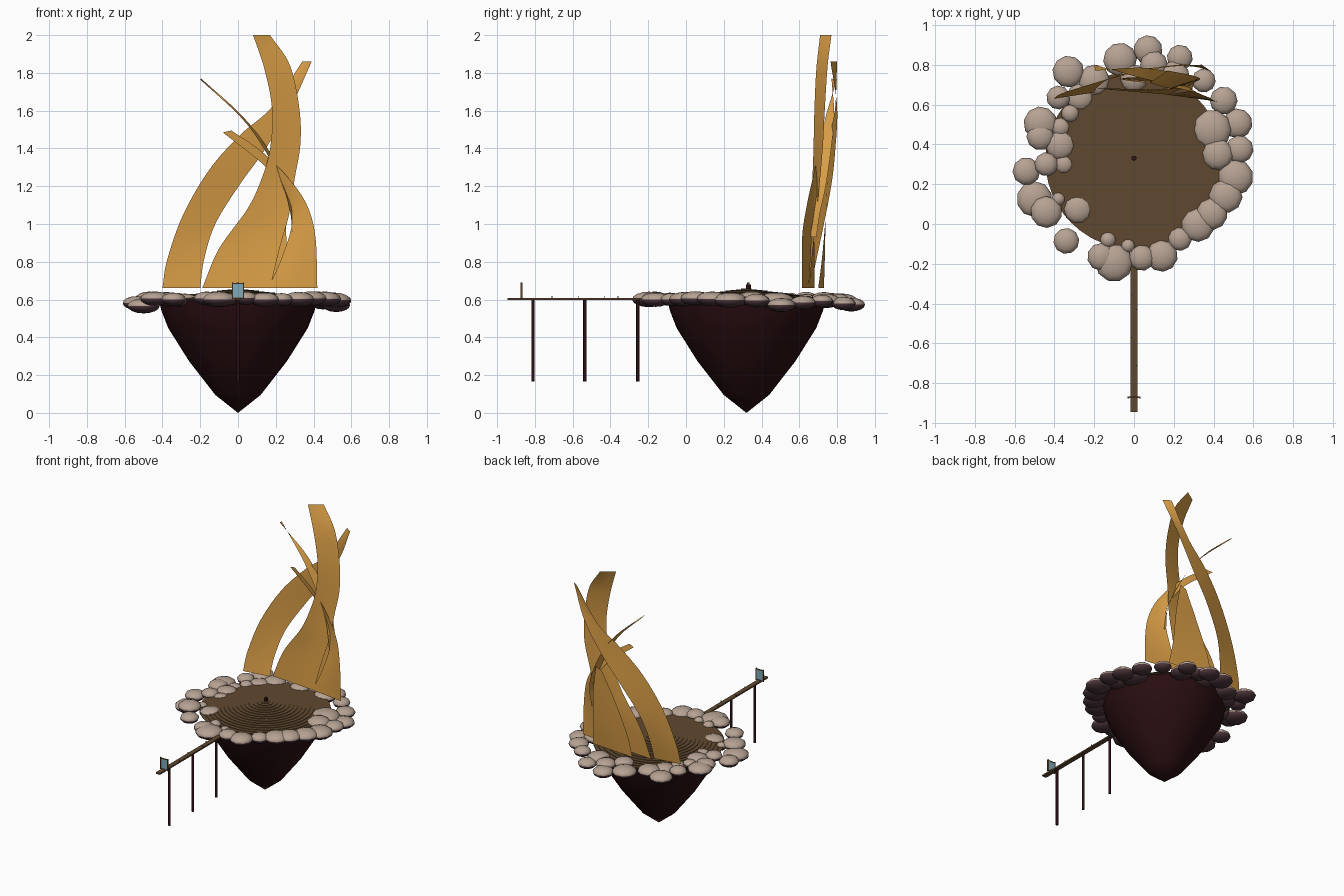
import bpy, bmesh, math, random
from mathutils import Vector

if "Cube" in bpy.data.objects:
    bpy.data.objects.remove(bpy.data.objects["Cube"])

random.seed(4)
CY = 0.32  # island centre in y


def material(name, rgb):
    m = bpy.data.materials.new(name)
    lin = [(c / 255 / 12.92) if c < 10 else ((c / 255 + 0.055) / 1.055) ** 2.4 for c in rgb]
    m.diffuse_color = (*lin, 1)
    m.use_nodes = True
    m.node_tree.nodes["Principled BSDF"].inputs["Base Color"].default_value = m.diffuse_color
    return m


GOLD = material("gold", (216, 157, 70))
EARTH = material("dark_earth", (42, 14, 17))
WOOD = material("brown_wood", (96, 73, 48))
STONE = material("pale_stone", (182, 162, 147))
UNDER = material("purple_stone", (78, 54, 60))
GLASS = material("blue_glass", (128, 168, 184))


def finish(name, bm, *mats, smooth=None):
    me = bpy.data.meshes.new(name)
    bm.to_mesh(me)
    bm.free()
    ob = bpy.data.objects.new(name, me)
    bpy.context.collection.objects.link(ob)
    for m in mats:
        me.materials.append(m)
    if smooth:
        bpy.ops.object.select_all(action='DESELECT')
        ob.select_set(True)
        bpy.context.view_layer.objects.active = ob
        bpy.ops.object.shade_smooth_by_angle(angle=math.radians(smooth))
    return ob


def lathe(name, profile, mat, sides, smooth=None):
    """Spin (radius, z) points around the island axis."""
    bm = bmesh.new()
    vs = [bm.verts.new((r, CY, z)) for r, z in profile]
    es = [bm.edges.new(p) for p in zip(vs, vs[1:])]
    bmesh.ops.spin(bm, geom=vs + es, cent=(0, CY, 0), axis=(0, 0, 1),
                   angle=math.tau, steps=sides, use_duplicate=False)
    bmesh.ops.remove_doubles(bm, verts=bm.verts, dist=1e-4)
    bmesh.ops.recalc_face_normals(bm, faces=bm.faces)
    return finish(name, bm, mat, smooth=smooth)


def box(name, center, size, mat):
    bm = bmesh.new()
    bmesh.ops.create_cube(bm, size=1)
    for v in bm.verts:
        v.co = Vector(center) + Vector(a * b for a, b in zip(v.co, size))
    return finish(name, bm, mat)


def cylinder(name, x, y, z0, z1, r, mat, sides=10):
    bm = bmesh.new()
    bmesh.ops.create_cone(bm, cap_ends=True, segments=sides, radius1=r, radius2=r, depth=z1 - z0)
    bmesh.ops.translate(bm, verts=bm.verts, vec=(x, y, (z0 + z1) / 2))
    return finish(name, bm, mat, smooth=40)


def smooth_path(pts, steps=8):
    """Catmull-Rom curve through the points."""
    p = [Vector(q) for q in pts]
    p = [2 * p[0] - p[1]] + p + [2 * p[-1] - p[-2]]
    out = []
    for i in range(1, len(p) - 2):
        a, b, c, d = p[i - 1:i + 3]
        for k in range(steps):
            t = k / steps
            out.append(0.5 * (2 * b + (c - a) * t + (2 * a - 5 * b + 4 * c - d) * t * t
                              + (3 * b - a - 3 * c + d) * t ** 3))
    return out + [p[-2]]


def blade(name, left, right):
    """Curved sheet between two edge curves."""
    bm = bmesh.new()
    rows = [[bm.verts.new(a.lerp(b, k / 3)) for k in range(4)]
            for a, b in zip(smooth_path(left), smooth_path(right))]
    for r0, r1 in zip(rows, rows[1:]):
        for k in range(3):
            bm.faces.new((r0[k], r0[k + 1], r1[k + 1], r1[k]))
    return finish(name, bm, GOLD, smooth=60)


# Hanging island body
lathe("island_body", [(0, 0), (0.12, 0.095), (0.26, 0.275), (0.37, 0.45), (0.405, 0.54),
                      (0.42, 0.60), (0, 0.60)], EARTH, 28, smooth=40)

# Stepped round floor with a small post in the middle
steps = []
RINGS = 16
for i in range(RINGS):
    r, z = 0.445 * (1 - i / RINGS), 0.60 + 0.058 * i / RINGS
    steps += [(r, z), (r, z + 0.058 / RINGS)]
lathe("ring_floor", steps + [(0, steps[-1][1])], WOOD, 48)
cylinder("centre_post", 0, 0.33, 0.65, 0.68, 0.013, EARTH)
cylinder("centre_post_tip", 0, 0.33, 0.68, 0.69, 0.006, WOOD)

# Flattened boulders round the rim: x, y, radius
ROCKS = [(.07, .875, .073), (.23, .835, .065), (-.07, .825, .085), (-.33, .765, .08),
         (.35, .72, .06), (.45, .62, .07), (.52, .505, .075), (.39, .475, .1),
         (.53, .375, .07), (.42, .35, .08), (.51, .235, .09), (.46, .14, .085),
         (.39, .05, .08), (.32, -.005, .085), (.23, -.075, .06), (.14, -.16, .08),
         (.04, -.17, .065), (-.1, -.195, .095), (-.165, -.165, .07), (-.13, -.08, .04),
         (-.03, -.11, .035), (-.34, -.085, .065), (-.28, .075, .075), (-.44, .06, .08),
         (-.5, .125, .09), (-.38, .125, .035), (-.54, .265, .07), (-.44, .3, .06),
         (-.35, .3, .05), (-.37, .395, .075), (-.47, .505, .085), (-.37, .485, .05),
         (-.38, .635, .06), (-.27, .635, .07), (-.32, .555, .045), (.1, .8, .07),
         (-.2, .72, .08), (.2, .74, .08), (-.47, .44, .07), (.0, .73, .07)]
for i, (x, y, r) in enumerate(ROCKS):
    outer = math.hypot(x, y - CY) > 0.53
    z = random.uniform(0.565, 0.6) if outer else random.uniform(0.592, 0.608)
    bm = bmesh.new()
    bmesh.ops.create_uvsphere(bm, u_segments=10, v_segments=8, radius=1)
    turn = random.uniform(0, 1)
    h = 0.022 + 0.2 * r
    for v in bm.verts:
        a, b, c = v.co
        v.co = (x + r * (a * math.cos(turn) - b * math.sin(turn)),
                y + r * (a * math.sin(turn) + b * math.cos(turn)), z + h * c)
    # Pale above, purple below
    for f in bm.faces:
        f.material_index = 0 if f.calc_center_median().z > z else 1
    finish(f"rim_rock_{i + 1}", bm, STONE, UNDER, smooth=50)

# Tall curved blades at the back
blade("left_blade",
      [(-.40, .63, .66), (-.375, .65, .81), (-.29, .68, 1.05), (-.15, .72, 1.29),
       (.01, .76, 1.47), (.18, .79, 1.62), (.34, .80, 1.86)],
      [(-.20, .66, .66), (-.18, .69, .81), (-.12, .73, 1.0), (.01, .77, 1.21),
       (.14, .79, 1.39), (.28, .80, 1.62), (.39, .765, 1.86)])
blade("tall_blade",
      [(-.19, .68, .66), (-.10, .68, .87), (.05, .67, 1.08), (.125, .67, 1.24),
       (.17, .675, 1.40), (.18, .68, 1.61), (.14, .69, 1.82), (.08, .71, 2.0)],
      [(.17, .65, .66), (.22, .67, .87), (.27, .69, 1.05), (.30, .71, 1.24),
       (.33, .725, 1.42), (.325, .735, 1.61), (.275, .75, 1.84), (.17, .77, 2.0)])
blade("right_blade",
      [(.16, .65, .66), (.235, .66, .83), (.285, .67, 1.0), (.265, .69, 1.14),
       (.15, .71, 1.30), (-.08, .73, 1.485)],
      [(.42, .615, .66), (.41, .615, .93), (.365, .64, 1.10), (.27, .67, 1.24),
       (.13, .70, 1.38), (-.035, .72, 1.495)])
blade("thin_blade",
      [(.29, .66, .93), (.275, .67, 1.07), (.23, .69, 1.22), (.13, .71, 1.41),
       (.01, .74, 1.57), (-.2, .80, 1.765)],
      [(.295, .69, .93), (.30, .71, 1.06), (.26, .74, 1.20), (.15, .77, 1.41),
       (.015, .785, 1.58), (-.195, .77, 1.77)])
blade("back_blade",
      [(-.07, .73, .66), (-.03, .735, .82), (.07, .74, 1.05), (.17, .75, 1.25)],
      [(.28, .70, .66), (.26, .72, .82), (.25, .74, 1.05), (.22, .75, 1.27)])

# Narrow walkway on piles
box("walkway", (0, -0.5775, 0.603), (0.034, 0.735, 0.01), WOOD)
for i, y in enumerate((-0.81, -0.535, -0.255)):
    cylinder(f"pile_{i + 1}", 0, y, 0.165, 0.60, 0.009, EARTH)
for i, y in enumerate((-0.71, -0.57, -0.43, -0.36)):
    box(f"walkway_peg_{i + 1}", (0.013 * (-1) ** i, y, 0.612), (0.004, 0.004, 0.012), WOOD)

# Gate with a blue pane at the outer end
box("gate_pane", (0, -0.87, 0.646), (0.052, 0.005, 0.072), GLASS)
for side in (-1, 1):
    box("gate_post", (side * 0.029, -0.87, 0.646), (0.007, 0.01, 0.088), WOOD)
for z in (0.608, 0.684):
    box("gate_rail", (0, -0.87, z), (0.062, 0.009, 0.005), WOOD)
